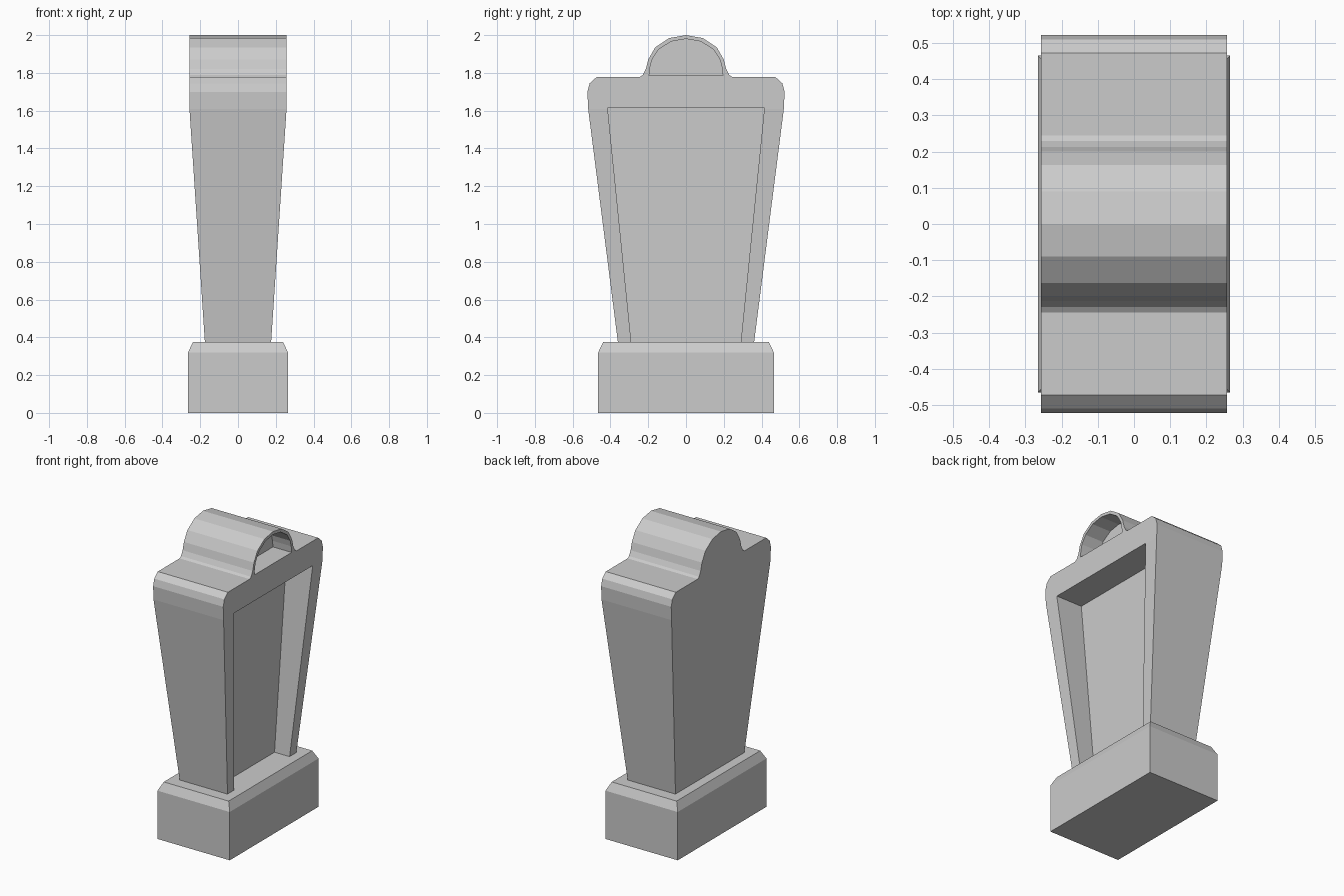
import bpy, bmesh

if "Cube" in bpy.data.objects:
    bpy.data.objects.remove(bpy.data.objects["Cube"])


def prism(name, half, x0, x1):
    """Extrude a (y, z) half outline, mirrored about y = 0, from x0 to x1."""
    pts = half + [(-y, z) for y, z in reversed(half) if y > 0]
    bm = bmesh.new()
    face = bm.faces.new([bm.verts.new((x0, y, z)) for y, z in pts])
    ext = bmesh.ops.extrude_face_region(bm, geom=[face])
    moved = [g for g in ext["geom"] if isinstance(g, bmesh.types.BMVert)]
    bmesh.ops.translate(bm, vec=(x1 - x0, 0, 0), verts=moved)
    return finish(name, bm)


def finish(name, bm):
    bmesh.ops.recalc_face_normals(bm, faces=bm.faces)
    mesh = bpy.data.meshes.new(name)
    bm.to_mesh(mesh)
    bm.free()
    obj = bpy.data.objects.new(name, mesh)
    bpy.context.collection.objects.link(obj)
    return obj


def cut(target, cutter):
    mod = target.modifiers.new(cutter.name, 'BOOLEAN')
    mod.operation = 'DIFFERENCE'
    mod.solver = 'EXACT'
    mod.object = cutter
    cutter.hide_render = True
    cutter.hide_viewport = True


# Plinth: block with a chamfered top
bm = bmesh.new()
bmesh.ops.create_cube(bm, size=1)
for v in bm.verts:
    v.co = (v.co.x * 0.53, v.co.y * 0.93, 0.0 if v.co.z < 0 else 0.32)
top = max(bm.faces, key=lambda f: f.calc_center_median().z)
ext = bmesh.ops.extrude_face_region(bm, geom=[top])
bm.faces.remove(top) if top.is_valid else None
for v in ext["geom"]:
    if isinstance(v, bmesh.types.BMVert):
        v.co.x *= 0.238 / 0.265
        v.co.y *= 0.438 / 0.465
        v.co.z = 0.375
finish("plinth", bm)

# Body: shouldered outline with a rounded crown
outline = [(0.36, 0.37), (0.518, 1.61), (0.522, 1.70), (0.51, 1.745),
           (0.473, 1.778), (0.245, 1.778), (0.23, 1.788), (0.213, 1.82),
           (0.20, 1.87), (0.163, 1.935), (0.09, 1.984), (0.0, 2.0)]
body = prism("body", outline, -0.257, 0.257)

# Taper the body's thickness below the shoulders
bm = bmesh.new()
bm.from_mesh(body.data)
bmesh.ops.bisect_plane(bm, geom=bm.verts[:] + bm.edges[:] + bm.faces[:],
                       plane_co=(0, 0, 1.61), plane_no=(0, 0, 1), dist=0.001)
for v in bm.verts:
    if v.co.z < 0.5:
        v.co.x *= 0.175 / 0.257
bm.to_mesh(body.data)
bm.free()

# Tall recess and arched niche on the +x side
slope = (0.415 - 0.29) / (1.615 - 0.375)
panel = prism("panel_cutter", [(0.29 - 0.075 * slope, 0.30), (0.415, 1.615)],
              0.065, 0.5)
niche = prism("niche_cutter", [(0.195, 1.787), (0.19, 1.83), (0.18, 1.87),
                               (0.147, 1.922), (0.08, 1.966), (0.0, 1.98)],
              0.12, 0.5)
cut(body, panel)
cut(body, niche)
